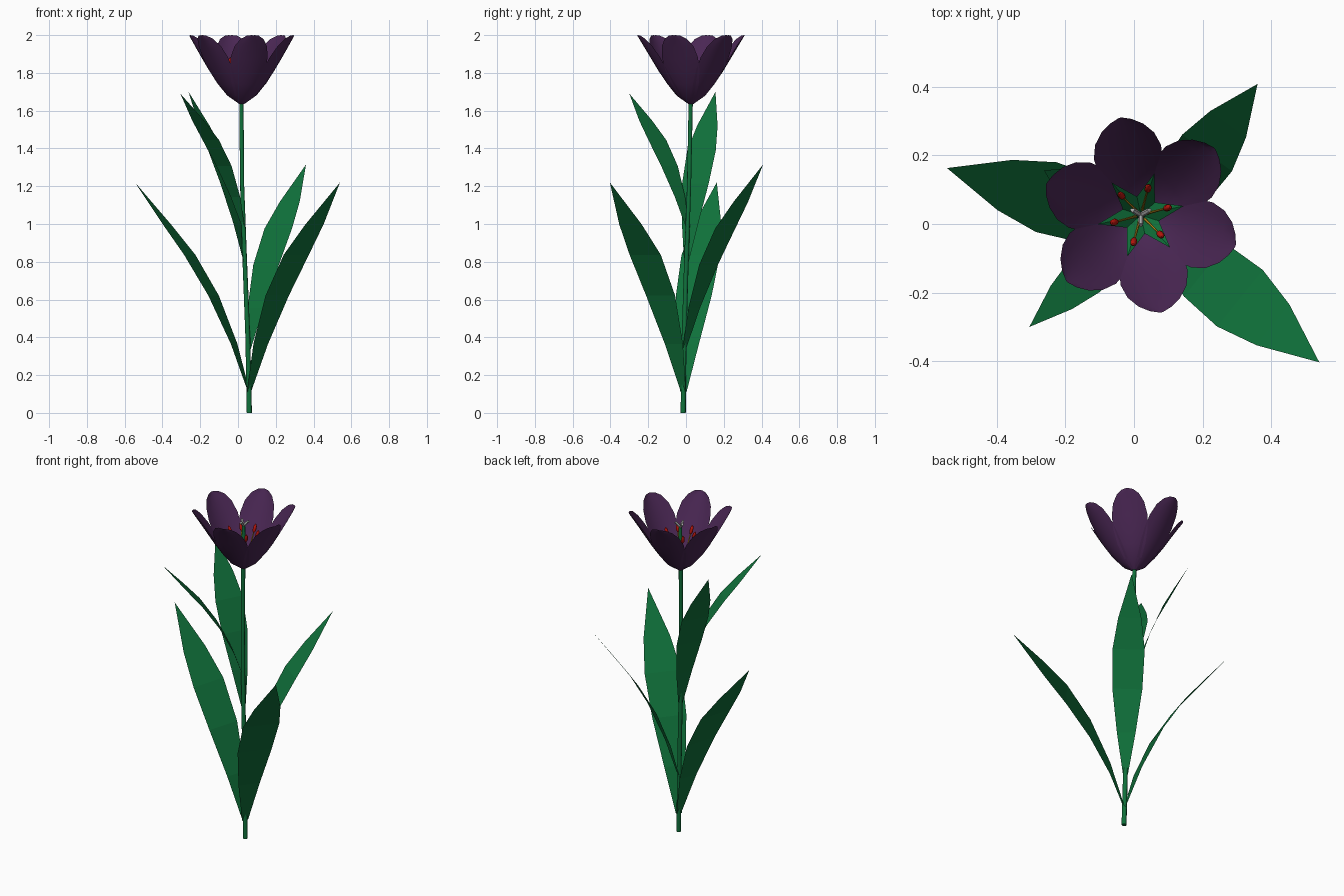
import bpy, math
from mathutils import Vector, Matrix

if "Cube" in bpy.data.objects:
    bpy.data.objects.remove(bpy.data.objects["Cube"], do_unlink=True)


def material(name, rgb):
    m = bpy.data.materials.new(name)
    m.use_nodes = True
    m.diffuse_color = (*rgb, 1)
    m.node_tree.nodes["Principled BSDF"].inputs["Base Color"].default_value = (*rgb, 1)
    return m


GREEN = material("leaf green", (0.005, 0.165, 0.043))
PURPLE = material("dark purple", (0.068, 0.020, 0.088))
RED = material("anther red", (0.50, 0.008, 0.004))
YELLOW = material("filament yellow", (0.58, 0.34, 0.015))
GREY = material("stigma grey", (0.42, 0.42, 0.42))


def make(name, verts, faces, mat, smooth=None):
    me = bpy.data.meshes.new(name)
    me.from_pydata(verts, [], faces)
    me.validate()
    me.materials.append(mat)
    ob = bpy.data.objects.new(name, me)
    bpy.context.collection.objects.link(ob)
    if smooth:
        bpy.ops.object.select_all(action='DESELECT')
        ob.select_set(True)
        bpy.context.view_layer.objects.active = ob
        bpy.ops.object.shade_smooth_by_angle(angle=math.radians(smooth))
    return ob


def tube(name, path, radii, sides, mat):
    """Round tube through a few points, capped at both ends."""
    verts, faces = [], []
    for i, p in enumerate(path):
        d = Vector(path[min(i + 1, len(path) - 1)]) - Vector(path[max(i - 1, 0)])
        rot = d.to_track_quat('Z', 'Y')
        for k in range(sides):
            a = 2 * math.pi * k / sides
            verts.append(Vector(p) + rot @ Vector((math.cos(a), math.sin(a), 0)) * radii[i])
    for i in range(len(path) - 1):
        for k in range(sides):
            a, b = i * sides + k, i * sides + (k + 1) % sides
            faces.append((a, b, b + sides, a + sides))
    faces.append(tuple(reversed(range(sides))))
    faces.append(tuple(range(len(verts) - sides, len(verts))))
    return make(name, verts, faces, mat, 50)


# Stem, gently curved
STEM = [(0.060, -0.015, 0), (0.052, -0.010, 0.40), (0.036, 0.002, 0.80),
        (0.022, 0.016, 1.20), (0.018, 0.025, 1.645)]
tube("stem", STEM, [0.014, 0.013, 0.012, 0.011, 0.012], 8, GREEN)


def stem_at(z):
    for a, b in zip(STEM, STEM[1:]):
        if z <= b[2]:
            return Vector(a).lerp(Vector(b), (z - a[2]) / (b[2] - a[2]))


# Leaves: outward fraction, height fraction, width fraction
LEAF = [(0, 0, 0.16), (0.13, 0.23, 0.58), (0.31, 0.46, 0.93),
        (0.52, 0.655, 1.0), (0.72, 0.80, 0.72), (1, 1, 0)]


def leaf(name, base_z, tip, half):
    base = stem_at(base_z)
    span = Vector(tip) - base
    flat = Vector((span.x, span.y, 0))
    side = Vector((-span.y, span.x, 0)).normalized() * half
    verts = []
    for out, up, w in LEAF[:-1]:
        c = base + flat * out + Vector((0, 0, span.z * up))
        verts += [c - side * w, c + side * w]
    verts.append(Vector(tip))
    n = len(LEAF) - 2
    faces = [(2 * i, 2 * i + 1, 2 * i + 3, 2 * i + 2) for i in range(n)]
    faces.append((2 * n, 2 * n + 1, 2 * n + 2))
    make(name, verts, faces, GREEN)


leaf("lower_leaf_right", 0.11, (-0.545, 0.163, 1.22), 0.106)
leaf("lower_leaf_left", 0.11, (0.54, -0.403, 1.22), 0.106)
leaf("middle_leaf_back", 0.33, (0.36, 0.408, 1.315), 0.09)
leaf("upper_leaf_front", 0.98, (-0.305, -0.30, 1.69), 0.064)
leaf("upper_leaf_back", 0.80, (-0.262, 0.156, 1.70), 0.085)

# Petals: radius, height, half width along the middle line
CENTRE = Vector((0.02, 0.026, 0))
PETAL = [(0.012, 1.635, 0.012), (0.070, 1.675, 0.050), (0.122, 1.738, 0.079),
         (0.168, 1.805, 0.096), (0.208, 1.87, 0.100), (0.245, 1.93, 0.088),
         (0.272, 1.972, 0.062), (0.286, 1.993, 0.032), (0.290, 1.999, 0.008)]
COLS = 7


def petal(i):
    spin = Matrix.Rotation(math.radians(102 + 60 * i), 3, 'Z')
    verts, faces = [], []
    for r, z, w in PETAL:
        for k in range(COLS):
            s = 2 * k / (COLS - 1) - 1
            cup = 0.25 * w * s * s              # edges lift inwards
            v = Vector((r - cup * 0.8, s * w, min(z + cup * 0.5, 2.0)))
            verts.append(CENTRE + spin @ v)
    for j in range(len(PETAL) - 1):
        for k in range(COLS - 1):
            a = j * COLS + k
            faces.append((a, a + COLS, a + COLS + 1, a + 1))
    make(f"petal_{i + 1}", verts, faces, PURPLE, 30)


for i in range(6):
    petal(i)

# Green star lining the bottom of the cup
star = [CENTRE + Vector((0, 0, 1.65))]
for k in range(12):
    a = math.radians(72 + 30 * k)
    r, z = ((0.128, 1.772), (0.055, 1.682))[k % 2]
    star.append(CENTRE + Vector((r * math.cos(a), r * math.sin(a), z)))
make("cup_star", star, [(0, k + 1, (k + 1) % 12 + 1) for k in range(12)], GREEN)

# Stamens: yellow filaments with red anthers
for i in range(6):
    a = math.radians(75 + 60 * i)
    d = Vector((math.cos(a), math.sin(a), 0))

    def at(r, z):
        return CENTRE + d * r + Vector((0, 0, z))
    tube(f"filament_{i + 1}", [at(0.012, 1.65), at(0.045, 1.75), at(0.08, 1.85)],
         [0.004, 0.0035, 0.003], 6, YELLOW)
    tube(f"anther_{i + 1}", [at(0.073, 1.832), at(0.077, 1.843), at(0.085, 1.868), at(0.089, 1.88)],
         [0.004, 0.010, 0.009, 0.003], 8, RED)

# Pistil with a three-lobed stigma
tube("pistil", [CENTRE + Vector((0, 0, z)) for z in (1.645, 1.75, 1.90)],
     [0.014, 0.013, 0.009], 8, GREEN)
for i in range(3):
    a = math.radians(30 + 120 * i)
    d = Vector((math.cos(a), math.sin(a), 0))
    tube(f"stigma_lobe_{i + 1}",
         [CENTRE + d * r + Vector((0, 0, z)) for r, z in
          ((0, 1.895), (0.014, 1.912), (0.026, 1.925), (0.032, 1.918))],
         [0.007, 0.008, 0.007, 0.004], 6, GREY)
